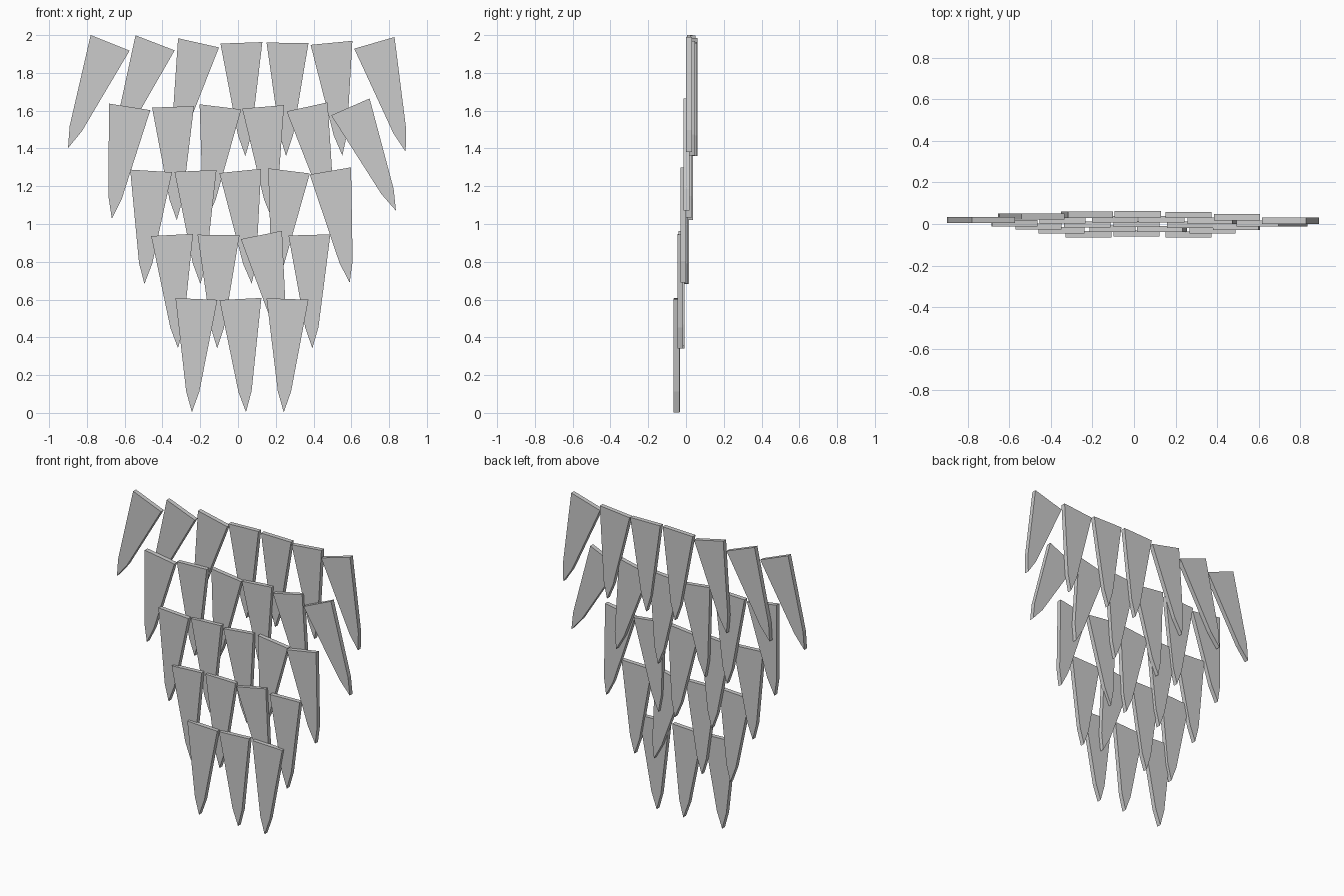
import bpy
import bmesh
from math import radians
from mathutils import Matrix

cube = bpy.data.objects.get("Cube")
if cube:
    bpy.data.objects.remove(cube, do_unlink=True)

grey = bpy.data.materials.new("plain grey")
grey.use_nodes = True
COLOUR = (0.6, 0.6, 0.6, 1)
grey.diffuse_color = COLOUR
grey.node_tree.nodes["Principled BSDF"].inputs["Base Color"].default_value = COLOUR

# Feather outline hanging from its top centre: (x, z)
OUTLINE = [(-0.111, 0), (-0.035, -0.49), (0, -0.6), (0.035, -0.49), (0.111, 0)]
THICK = 0.03

# Rows from the bottom up: (centre x, tilt in degrees)
ROWS = [
    [(-0.22, 2.3), (0.013, -2.8), (0.262, 1.9)],
    [(-0.349, -3), (-0.103, 0.7), (0.124, -11.5), (0.378, -1.5)],
    [(-0.46, 3.4), (-0.225, -2.5), (0.012, -5.8), (0.27, 7), (0.489, -9.8)],
    [(-0.574, 9), (-0.344, -1.9), (-0.093, 7), (0.133, -4.7), (0.366, -12.5),
     (0.595, -23.7)],
    [(-0.677, 21.8), (-0.439, 21), (-0.209, 12.7), (0.018, -2), (0.262, 0.7),
     (0.495, -5.5), (0.722, -16)],
]


def feather_mesh():
    bm = bmesh.new()
    face = bm.faces.new([bm.verts.new((x, 0, z)) for x, z in OUTLINE])
    back = bmesh.ops.extrude_face_region(bm, geom=[face])["geom"]
    bmesh.ops.translate(bm, vec=(0, THICK, 0),
                        verts=[v for v in back if isinstance(v, bmesh.types.BMVert)])
    bmesh.ops.recalc_face_normals(bm, faces=bm.faces)
    mesh = bpy.data.meshes.new("feather")
    bm.to_mesh(mesh)
    bm.free()
    mesh.materials.append(grey)
    return mesh


# Each higher row sits further back, and its ends curve forward
mesh = feather_mesh()
for r, row in enumerate(ROWS):
    for i, (x, tilt) in enumerate(row):
        feather = bpy.data.objects.new(f"feather_row{r + 1}_{i + 1}", mesh)
        y = -0.061 + 0.0233 * r - 0.06 * x * x
        z = 0.603 + 0.339 * r
        feather.matrix_world = (Matrix.Translation((x, y, z))
                                @ Matrix.Rotation(radians(tilt), 4, 'Y'))
        bpy.context.collection.objects.link(feather)
